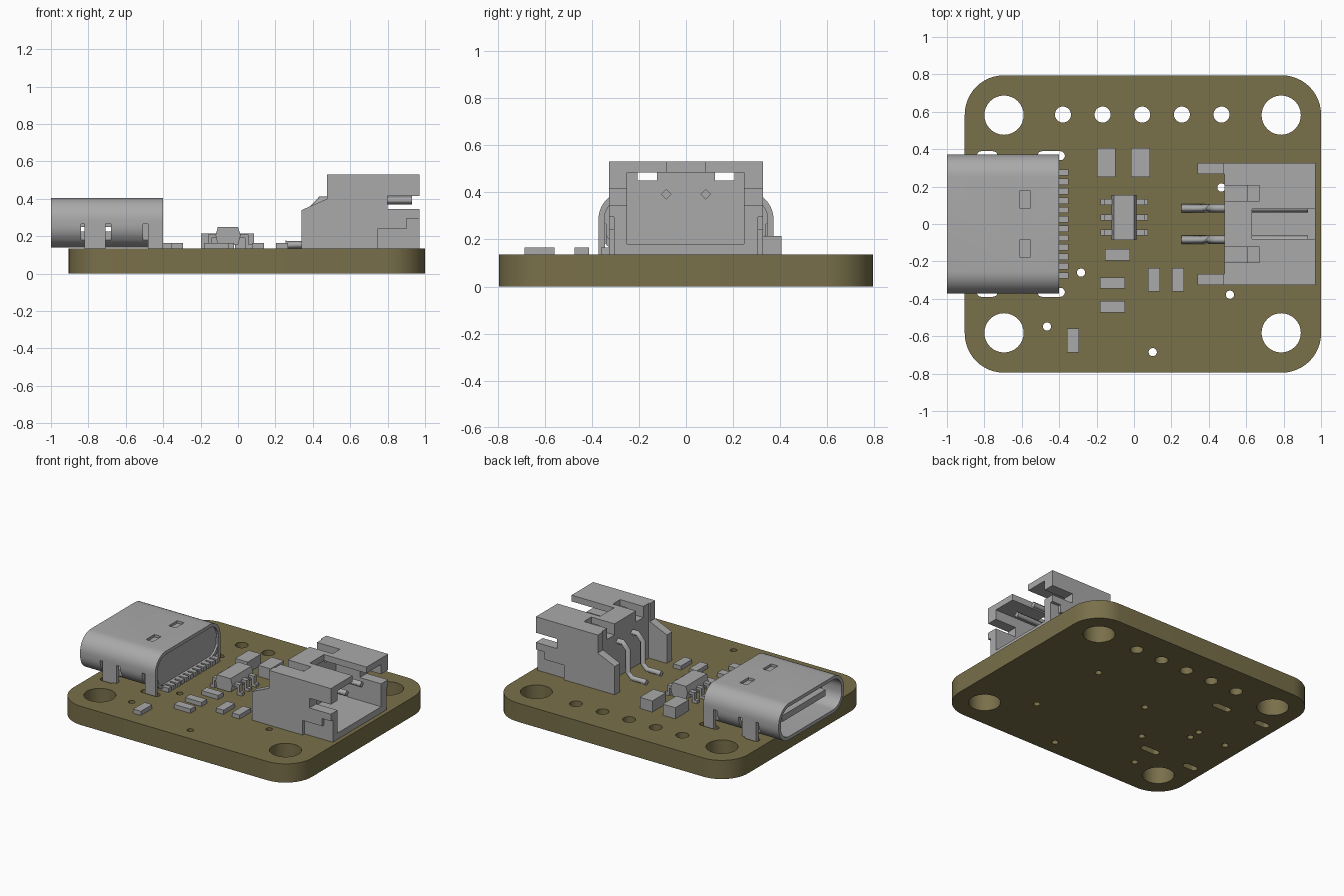
import bpy
import bmesh
from math import cos, sin, pi
from mathutils import Vector

if "Cube" in bpy.data.objects:
    bpy.data.objects.remove(bpy.data.objects["Cube"])


def material(name, rgb):
    m = bpy.data.materials.new(name)
    m.use_nodes = True
    m.diffuse_color = (*rgb, 1)
    m.node_tree.nodes["Principled BSDF"].inputs["Base Color"].default_value = (*rgb, 1)
    return m


OLIVE = material("olive board", (0.19, 0.16, 0.068))
GRAY = material("component gray", (0.40, 0.40, 0.40))
TOP = 0.135  # board surface height


def prism(name, pts, axis, a, b, mat=GRAY):
    """Extrude a 2D outline along an axis; outline axes are the other two in xyz order."""
    bm = bmesh.new()

    def place(p, h):
        c = list(p)
        c.insert("xyz".index(axis), h)
        return bm.verts.new(c)
    face = bm.faces.new([place(p, a) for p in pts])
    new = bmesh.ops.extrude_face_region(bm, geom=[face])["geom"]
    shift = Vector((0, 0, 0))
    shift["xyz".index(axis)] = b - a
    bmesh.ops.translate(bm, verts=[v for v in new if isinstance(v, bmesh.types.BMVert)], vec=shift)
    bmesh.ops.recalc_face_normals(bm, faces=bm.faces)
    me = bpy.data.meshes.new(name)
    bm.to_mesh(me)
    bm.free()
    me.materials.append(mat)
    ob = bpy.data.objects.new(name, me)
    bpy.context.collection.objects.link(ob)
    return ob


def rounded(x0, x1, y0, y1, r, n=8):
    pts = []
    corners = ((x1 - r, y1 - r), (x0 + r, y1 - r), (x0 + r, y0 + r), (x1 - r, y0 + r))
    for q, (cx, cy) in enumerate(corners):
        for i in range(n + 1):
            t = (q + i / n) * pi / 2
            pts.append((cx + r * cos(t), cy + r * sin(t)))
    return pts


def circle(x, y, r, n=32):
    return [(x + r * cos(2 * pi * i / n), y + r * sin(2 * pi * i / n)) for i in range(n)]


def box(name, x0, x1, y0, y1, z0, z1):
    return prism(name, [(x0, y0), (x1, y0), (x1, y1), (x0, y1)], "z", z0, z1)


def cut(ob, cutters):
    for c in cutters:
        c.hide_render = True
        mod = ob.modifiers.new("cut", "BOOLEAN")
        mod.operation = "DIFFERENCE"
        mod.solver = "EXACT"
        mod.object = c
        bpy.context.view_layer.update()
        me = bpy.data.meshes.new_from_object(ob.evaluated_get(bpy.context.evaluated_depsgraph_get()))
        ob.modifiers.clear()
        ob.data = me
        bpy.data.objects.remove(c)
    ob.data.materials.clear()
    ob.data.materials.append(OLIVE if ob.name == "circuit_board" else GRAY)
    for p in ob.data.polygons:
        p.material_index = 0


def smooth(ob):
    bpy.ops.object.select_all(action="DESELECT")
    ob.select_set(True)
    bpy.context.view_layer.objects.active = ob
    bpy.ops.object.shade_smooth_by_angle(angle=0.6)


# Circuit board with mounting holes, header holes, vias and tab slots
board = prism("circuit_board", rounded(-0.905, 1, -0.795, 0.795, 0.21, 12), "z", 0, TOP, OLIVE)
holes = [(x, s * 0.582, 0.105) for x in (-0.695, 0.787) for s in (-1, 1)]
holes += [(-0.38 + 0.212 * i, 0.585, 0.043) for i in range(5)]
holes += [(x, y, 0.022) for x, y in ((-0.283, -0.26), (-0.465, -0.548), (0.1, -0.685), (0.513, -0.378),
                                     (0.467, 0.195), (-0.055, 0.045), (-0.535, -0.065), (-0.535, 0.02),
                                     (-0.777, 0))]
cutters = [prism("hole", circle(*h), "z", -0.1, 0.3) for h in holes]
for x0, x1 in ((-0.84, -0.73), (-0.515, -0.37)):
    for s in (-1, 1):
        y = s * 0.365
        cutters.append(prism("slot", rounded(x0, x1, y - 0.024, y + 0.024, 0.023), "z", -0.1, 0.3))
cut(board, cutters)
smooth(board)

# Port shell: rounded tube with closed back, top dimples and side openings
shell = prism("port_shell", rounded(-0.372, 0.372, 0.14, 0.405, 0.12, 10), "x", -1, -0.4)
cutters = [prism("mouth", rounded(-0.347, 0.347, 0.165, 0.38, 0.095, 10), "x", -1.1, -0.55),
           prism("back_recess", rounded(-0.347, 0.347, 0.165, 0.38, 0.095, 10), "x", -0.415, -0.3)]
for s in (-1, 1):
    y = s * 0.13
    cutters.append(box("dimple", -0.61, -0.555, y - 0.048, y + 0.048, 0.387, 0.5))
    y = s * 0.40
    for x0, x1 in ((-0.84, -0.68), (-0.507, -0.39)):
        cutters.append(box("side_opening", x0, x1, y - 0.06, y + 0.06, 0.1, 0.265))
cut(shell, cutters)
smooth(shell)

# Port tongue, mounting tabs and solder pins
box("port_tongue", -0.94, -0.54, -0.25, 0.25, 0.25, 0.295)
for s in (-1, 1):
    y = s * 0.358
    for x0, x1 in ((-0.82, -0.708), (-0.48, -0.4)):
        box("port_tab", x0, x1, y - 0.014, y + 0.014, 0.115, 0.275)
for i in range(12):
    y = -0.275 + 0.05 * i
    box("port_pin", -0.43, -0.35, y - 0.017, y + 0.017, TOP, 0.165)

# Battery socket: stepped side outline, hollowed from the +x end
outline = [(0.34, TOP), (0.34, 0.34), (0.475, 0.40), (0.475, 0.53), (0.97, 0.53), (0.97, 0.415),
           (0.80, 0.415), (0.80, 0.345), (0.97, 0.345), (0.97, TOP)]
socket = prism("battery_socket", outline, "y", -0.327, 0.327)
cutters = [box("cavity", 0.61, 1.1, -0.25, 0.247, 0.18, 0.485),
           box("rear_gap", 0.3, 0.485, -0.267, 0.267, 0.1, 0.6),
           box("key_slot", 0.63, 1.1, -0.08, 0.08, 0.45, 0.6)]
for s in (-1, 1):
    y = s * 0.165
    cutters.append(box("top_notch", 0.4, 0.67, y - 0.042, y + 0.042, 0.45, 0.6))
    y = s * 0.35
    cutters.append(box("side_step", 0.745, 1.1, y - 0.045, y + 0.045, 0.1, 0.24))
    cutters.append(box("side_step", 0.90, 1.1, y - 0.045, y + 0.045, 0.2, 0.295))
cut(socket, cutters)

# Bent socket contacts
path = [(0.93, 0.392), (0.445, 0.392), (0.405, 0.35), (0.405, 0.19), (0.37, 0.153), (0.255, 0.153)]
for s in (-1, 1):
    curve = bpy.data.curves.new("socket_contact", "CURVE")
    curve.dimensions = "3D"
    spline = curve.splines.new("POLY")
    spline.points.add(len(path) - 1)
    for p, (x, z) in zip(spline.points, path):
        p.co = (x, s * 0.084, z, 1)
    curve.bevel_depth = 0.023
    curve.bevel_resolution = 0
    curve.use_fill_caps = True
    curve.materials.append(GRAY)
    bpy.context.collection.objects.link(bpy.data.objects.new("socket_contact", curve))

# Regulator chip: body widest at mid height, with six stepped leads
profile = [(-0.108, 0.152), (-0.12, 0.205), (-0.108, 0.25), (0.0, 0.25), (0.014, 0.205), (0.0, 0.152)]
prism("chip_body", profile, "y", -0.085, 0.155)
lead = [(0.05, 0.19), (0.09, 0.19), (0.09, TOP), (0.127, TOP), (0.127, 0.157),
        (0.108, 0.157), (0.108, 0.21), (0.05, 0.21)]
for s in (-1, 1):
    for y in (-0.046, 0.036, 0.118):
        prism("chip_lead", [(-0.053 + s * x, z) for x, z in lead], "y", y - 0.016, y + 0.016)

# Surface-mount capacitors and resistors
for x in (-0.148, 0.035):
    box("capacitor", x - 0.05, x + 0.05, 0.25, 0.405, TOP, 0.215)
for x, y in ((-0.088, -0.165), (-0.115, -0.315), (-0.115, -0.443)):
    box("resistor", x - 0.066, x + 0.066, y - 0.03, y + 0.03, TOP, 0.165)
for x, y in ((0.107, -0.298), (0.235, -0.298), (-0.326, -0.622)):
    box("resistor", x - 0.031, x + 0.031, y - 0.064, y + 0.064, TOP, 0.165)
